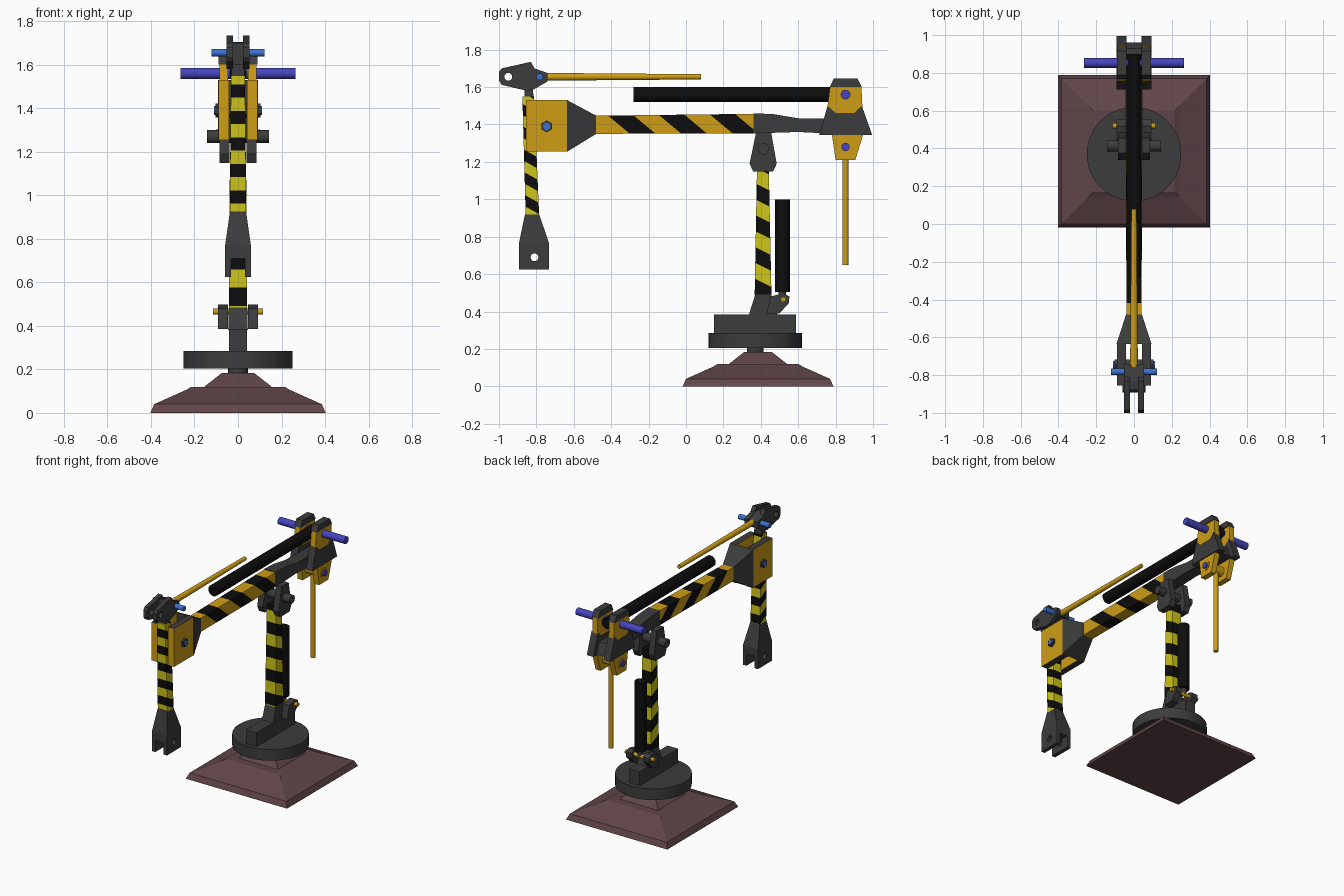
import bpy, bmesh, math
from mathutils import Vector, Matrix

if "Cube" in bpy.data.objects:
    bpy.data.objects.remove(bpy.data.objects["Cube"])


def material(name, rgb):
    m = bpy.data.materials.new(name)
    m.diffuse_color = (*rgb, 1)
    m.use_nodes = True
    m.node_tree.nodes["Principled BSDF"].inputs["Base Color"].default_value = m.diffuse_color
    return m


BROWN = material("dusty brown", (0.12, 0.06, 0.065))
GREY = material("dark grey", (0.045, 0.045, 0.046))
BLACK = material("black", (0.004, 0.004, 0.004))
ORANGE = material("amber", (0.62, 0.34, 0.008))
YELLOW = material("bright yellow", (0.62, 0.56, 0.01))
BLUE = material("deep blue", (0.06, 0.06, 0.52))
SKY = material("light blue", (0.045, 0.17, 0.65))


def finish(bm, name, *mats):
    bmesh.ops.recalc_face_normals(bm, faces=bm.faces)
    me = bpy.data.meshes.new(name)
    bm.to_mesh(me)
    bm.free()
    for m in mats:
        me.materials.append(m)
    ob = bpy.data.objects.new(name, me)
    bpy.context.collection.objects.link(ob)
    return ob


def add_loft(bm, rings):
    rows = [[bm.verts.new(p) for p in r] for r in rings]
    n = len(rows[0])
    for a, b in zip(rows, rows[1:]):
        for i in range(n):
            j = (i + 1) % n
            bm.faces.new((a[i], a[j], b[j], b[i]))
    bm.faces.new(rows[0])
    bm.faces.new(rows[-1])


def loft(name, rings, *mats):
    bm = bmesh.new()
    add_loft(bm, rings)
    return finish(bm, name, *mats)


def plates(name, pts, x0, x1, *mats, pair=True):
    """Side profile (y, z) extruded from x0 to x1, optionally on both sides."""
    bm = bmesh.new()
    for s in ((1, -1) if pair else (1,)):
        add_loft(bm, [[(s * x, y, z) for y, z in pts] for x in (x0, x1)])
    return finish(bm, name, *mats)


def rod(name, a, b, r, mat, r2=None, sides=24):
    a, b = Vector(a), Vector(b)
    d = b - a
    bm = bmesh.new()
    M = Matrix.Translation((a + b) / 2) @ d.to_track_quat('Z', 'Y').to_matrix().to_4x4()
    bmesh.ops.create_cone(bm, cap_ends=True, segments=sides, radius1=r,
                          radius2=r if r2 is None else r2, depth=d.length, matrix=M)
    ob = finish(bm, name, mat)
    bpy.ops.object.select_all(action='DESELECT')
    ob.select_set(True)
    bpy.context.view_layer.objects.active = ob
    bpy.ops.object.shade_smooth_by_angle(angle=math.radians(35))
    return ob


def pin(name, y, z, half, r, mat, sides=20):
    return rod(name, (-half, y, z), (half, y, z), r, mat, sides=sides)


def rect_z(z, hx, y0, y1):
    return [(-hx, y0, z), (hx, y0, z), (hx, y1, z), (-hx, y1, z)]


def rect_y(y, hx, z0, z1):
    return [(-hx, y, z0), (hx, y, z0), (hx, y, z1), (-hx, y, z1)]


def striped(name, rings, paint, start, normal, step, count):
    """Beam cut by slanted planes into alternating colour bands."""
    bm = bmesh.new()
    add_loft(bm, rings)
    no = Vector(normal).normalized()
    axis = max(range(3), key=lambda i: abs(no[i]))
    unit = step * abs(no[axis])
    base = no.dot(Vector(start))
    for k in range(count):
        bmesh.ops.bisect_plane(bm, geom=bm.verts[:] + bm.edges[:] + bm.faces[:],
                               plane_co=no * (base + k * unit), plane_no=no)
    for f in bm.faces:
        k = math.floor((no.dot(f.calc_center_median()) - base) / unit)
        f.material_index = 1 if k % 2 == 0 else 0
    return finish(bm, name, paint, BLACK)


def drill(ob, y, z, r):
    c = pin("hole_cutter", y, z, 0.3, r, GREY, 16)
    c.hide_render = True
    c.hide_viewport = True
    m = ob.modifiers.new("hole", 'BOOLEAN')
    m.object, m.operation, m.solver = c, 'DIFFERENCE', 'EXACT'


# Stepped square base, neck and turntable
CY = 0.385
loft("base", [rect_z(z, h, CY - h, CY + h) for h, z in
              ((0.403, 0), (0.385, 0.04), (0.24, 0.105), (0.215, 0.12),
               (0.155, 0.12), (0.075, 0.183))], BROWN)
rod("neck", (0, 0.37, 0.17), (0, 0.37, 0.21), 0.045, GREY)
rod("turntable", (0, 0.37, 0.205), (0, 0.37, 0.285), 0.25, GREY, sides=40)
loft("turntable_bar", [rect_z(0.28, 0.042, 0.15, 0.587), rect_z(0.385, 0.042, 0.15, 0.587)], GREY)

# Post foot and lower ram bracket
loft("post_foot", [rect_z(0.38, 0.045, 0.335, 0.49), rect_z(0.49, 0.042, 0.37, 0.455)], GREY)
plates("ram_bracket", [(0.43, 0.385), (0.5, 0.39), (0.55, 0.445), (0.553, 0.48),
                       (0.52, 0.497), (0.45, 0.48)], 0.045, 0.092, GREY)
pin("ram_pin", 0.52, 0.465, 0.115, 0.014, ORANGE)
rod("ram_rod", (0, 0.515, 0.465), (0, 0.515, 0.53), 0.02, GREY)
rod("post_ram", (0, 0.515, 0.505), (0, 0.515, 1.0), 0.04, BLACK)

# Striped post
striped("post", [rect_z(0.485, 0.042, 0.367, 0.457), rect_z(1.2, 0.037, 0.38, 0.442)],
        YELLOW, (0, 0.41, 0.47), (0, 0.5, 1), 0.085, 10)

# Shoulder joint
plates("shoulder_plate", [(0.375, 1.36), (0.455, 1.36), (0.485, 1.19), (0.465, 1.148),
                          (0.36, 1.148), (0.34, 1.19)], 0.04, 0.085, GREY)
pin("shoulder_pin", 0.413, 1.27, 0.142, 0.03, GREY)

# Striped boom and its rear section
striped("boom", [rect_y(-0.485, 0.04, 1.35, 1.447), rect_y(0.365, 0.043, 1.353, 1.457)],
        ORANGE, (0, -0.36, 1.4), (0, 1, 1.2), 0.115, 8)
plates("boom_rear", [(0.36, 1.352), (0.36, 1.46), (0.47, 1.455), (0.6, 1.433),
                     (0.8, 1.43), (0.8, 1.35), (0.6, 1.36)], -0.044, 0.044, GREY, pair=False)

# Rear fork: amber plates with a grey band and cap
plates("rear_fork", [(0.8, 1.21), (0.905, 1.21), (0.947, 1.345), (0.943, 1.5), (0.938, 1.6),
                     (0.915, 1.642), (0.792, 1.642), (0.77, 1.6), (0.757, 1.5),
                     (0.78, 1.345)], 0.045, 0.085, ORANGE)
plates("rear_fork_band", [(0.712, 1.345), (0.995, 1.345), (0.94, 1.5), (0.9, 1.462),
                          (0.8, 1.462), (0.757, 1.5)], 0.04, 0.093, GREY)
plates("rear_fork_cap", [(0.768, 1.6), (0.94, 1.6), (0.917, 1.645), (0.79, 1.645)],
       0.04, 0.09, GREY)
plates("rear_crosspiece", [(0.74, 1.35), (0.96, 1.35), (0.93, 1.43), (0.75, 1.43)],
       -0.05, 0.05, GREY, pair=False)
pin("rear_upper_pin", 0.853, 1.56, 0.265, 0.026, BLUE)
pin("rear_lower_washer", 0.853, 1.28, 0.09, 0.034, ORANGE)
pin("rear_lower_pin", 0.853, 1.28, 0.1, 0.022, BLUE)
rod("rear_push_rod", (0, 0.853, 0.65), (0, 0.853, 1.29), 0.016, ORANGE)
rod("boom_ram", (0, -0.28, 1.56), (0, 0.9, 1.56), 0.04, BLACK)

# Front fork: grey flared neck with two amber plates
loft("front_neck", [rect_y(-0.635, 0.093, 1.255, 1.53), rect_y(-0.48, 0.042, 1.35, 1.447)], GREY)
fork = plates("front_fork", [(-0.855, 1.255), (-0.63, 1.255), (-0.63, 1.53), (-0.855, 1.53)],
              0.042, 0.09, ORANGE, GREY)
for p in fork.data.polygons:
    p.material_index = 1 if abs(p.normal.z) > 0.7 else 0
pin("front_fork_bolt", -0.745, 1.39, 0.104, 0.032, GREY, 6)
pin("front_fork_pin", -0.745, 1.39, 0.11, 0.02, SKY)

# Striped hanging arm
striped("hanging_arm", [rect_z(0.91, 0.038, -0.857, -0.785), rect_z(1.55, 0.032, -0.875, -0.812)],
        YELLOW, (0, -0.82, 0.94), (0, 0.55, 1), 0.06, 12)
loft("arm_neck", [rect_z(1.54, 0.03, -0.865, -0.815), rect_z(1.62, 0.028, -0.86, -0.82)], GREY)

# Lower clevis with a hole through both cheeks
loft("clevis_taper", [rect_z(0.71, 0.06, -0.893, -0.732), rect_z(0.765, 0.06, -0.893, -0.732),
                      rect_z(0.925, 0.037, -0.86, -0.787)], GREY)
drill(plates("clevis_cheek", [(-0.893, 0.625), (-0.732, 0.625), (-0.732, 0.72), (-0.893, 0.72)],
             0.032, 0.06, GREY), -0.81, 0.69, 0.021)
drill(bpy.data.objects["clevis_taper"], -0.81, 0.69, 0.021)

# Forked head on top of the hanging arm
head = plates("head_cheek", [(-1.0, 1.635), (-0.985, 1.612), (-0.85, 1.58), (-0.81, 1.59),
                             (-0.74, 1.63), (-0.74, 1.675), (-0.81, 1.7), (-0.83, 1.735),
                             (-0.985, 1.7), (-1.0, 1.68)], 0.022, 0.053, GREY)
drill(head, -0.95, 1.655, 0.021)
plates("head_core", [(-0.88, 1.6), (-0.75, 1.63), (-0.75, 1.672), (-0.83, 1.705), (-0.88, 1.7)],
       -0.03, 0.03, GREY, pair=False)
pin("head_pin", -0.782, 1.655, 0.122, 0.018, SKY)
rod("head_push_rod", (0, -0.8, 1.655), (0, 0.08, 1.655), 0.021, ORANGE, r2=0.014)
